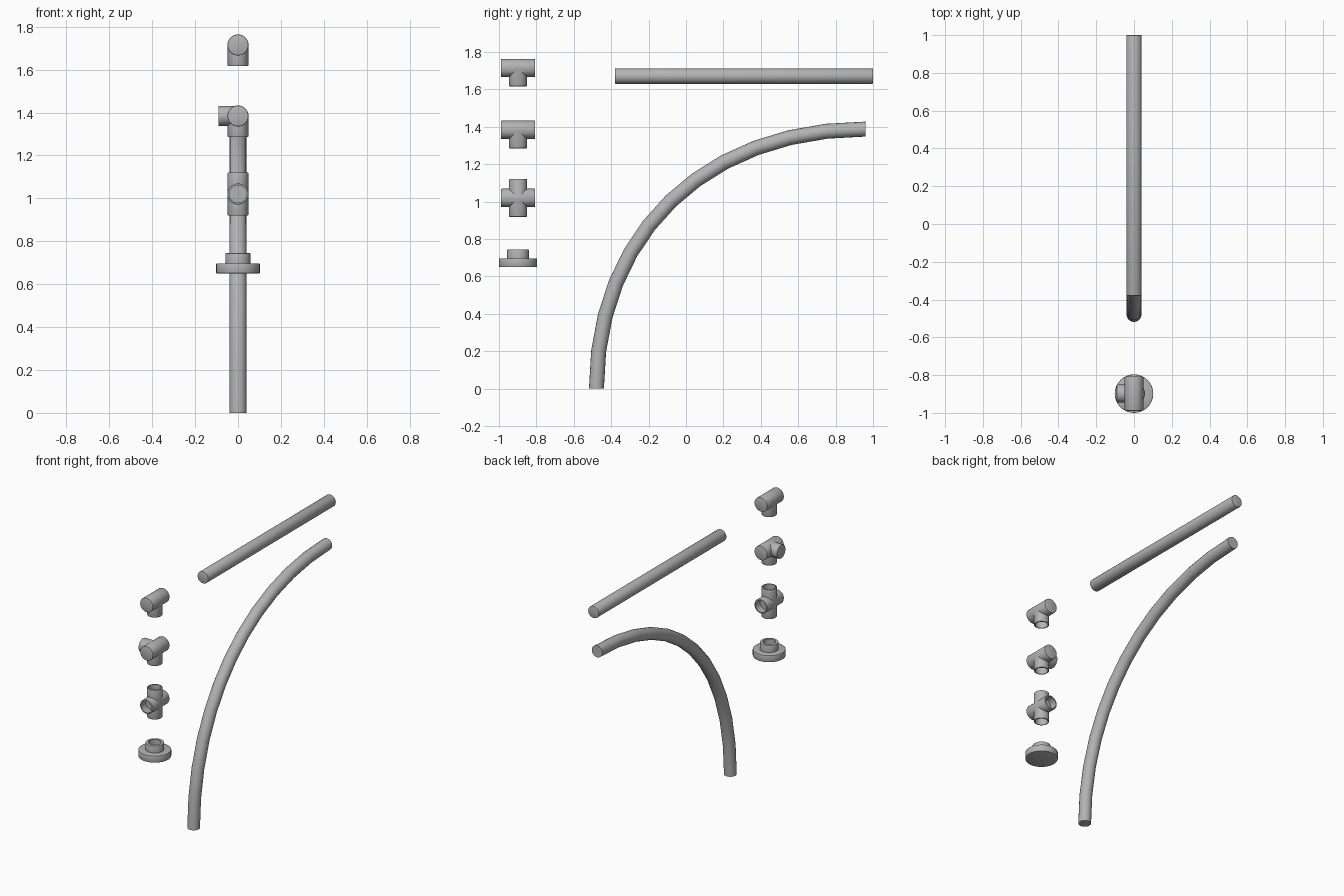
import bpy
import bmesh
from mathutils import Vector

if "Cube" in bpy.data.objects:
    bpy.data.objects.remove(bpy.data.objects["Cube"], do_unlink=True)

X, Y, Z = Vector((1, 0, 0)), Vector((0, 1, 0)), Vector((0, 0, 1))
TUBE_R = 0.04       # pipe radius
FIT_R = 0.049       # fitting radius
FIT_Y = -0.898      # all fittings stand in one column

grey = bpy.data.materials.new("pipe_grey")
grey.use_nodes = True
grey.diffuse_color = (0.45, 0.45, 0.45, 1)
grey.node_tree.nodes["Principled BSDF"].inputs["Base Color"].default_value = (0.45, 0.45, 0.45, 1)


def rod(name, start, end, radius, chamfer=0.004):
    """Round bar between two points with softened rims."""
    axis = end - start
    bm = bmesh.new()
    bmesh.ops.create_cone(bm, cap_ends=True, segments=32, radius1=radius,
                          radius2=radius, depth=axis.length)
    if chamfer:
        rims = [e for e in bm.edges if abs(e.verts[0].co.z - e.verts[1].co.z) < 1e-5]
        bmesh.ops.bevel(bm, geom=rims, offset=chamfer, segments=2, profile=0.5,
                        affect='EDGES')
    turn = Z.rotation_difference(axis.normalized()).to_matrix()
    bmesh.ops.rotate(bm, verts=bm.verts, cent=(0, 0, 0), matrix=turn)
    bmesh.ops.translate(bm, verts=bm.verts, vec=(start + end) / 2)
    mesh = bpy.data.meshes.new(name)
    bm.to_mesh(mesh)
    bm.free()
    mesh.materials.append(grey)
    obj = bpy.data.objects.new(name, mesh)
    bpy.context.collection.objects.link(obj)
    return obj


def activate(obj):
    bpy.ops.object.select_all(action='DESELECT')
    obj.select_set(True)
    bpy.context.view_layer.objects.active = obj


def combine(obj, other, operation):
    """Apply a boolean and discard the second object."""
    activate(obj)
    mod = obj.modifiers.new("combine", 'BOOLEAN')
    mod.operation = operation
    mod.solver = 'EXACT'
    mod.object = other
    bpy.ops.object.modifier_apply(modifier=mod.name)
    bpy.data.objects.remove(other, do_unlink=True)


def smooth(obj):
    activate(obj)
    bpy.ops.object.shade_smooth_by_angle()


def fitting(name, height, arms, sockets):
    """First arm is the body; sockets are (direction, distance to mouth)."""
    centre = Vector((0, FIT_Y, height))
    body = None
    for i, (a, b) in enumerate(arms):
        part = rod(name if i == 0 else "branch", centre + a, centre + b,
                   FIT_R - 0.001 * i)
        if body is None:
            body = part
        else:
            combine(body, part, 'UNION')
    for direction, reach in sockets:
        bore = rod("bore", centre + direction * (reach - 0.05),
                   centre + direction * (reach + 0.02), TUBE_R, 0)
        combine(body, bore, 'DIFFERENCE')
    smooth(body)


ORIGIN = Vector((0, 0, 0))
run = (-0.091 * Y, 0.091 * Y)
stem = (ORIGIN, -0.099 * Z)

# Pipe fittings, top to bottom
fitting("tee_fitting", 1.715, [run, stem], [(-Z, 0.099)])
fitting("side_outlet_tee_fitting", 1.384, [run, stem, (ORIGIN, -0.092 * X)], [(-Z, 0.099)])
fitting("cross_fitting", 1.02, [run, (-0.101 * Z, 0.101 * Z)],
        [(Y, 0.091), (-Y, 0.091), (Z, 0.101), (-Z, 0.101)])

# Floor flange: disc, collar and socket
base = Vector((0, FIT_Y, 0.65))
flange = rod("floor_flange", base, base + 0.047 * Z, 0.102)
combine(flange, rod("collar", base + 0.02 * Z, base + 0.095 * Z, 0.058), 'UNION')
combine(flange, rod("bore", base + 0.045 * Z, base + 0.12 * Z, TUBE_R, 0), 'DIFFERENCE')
smooth(flange)

# Straight pipe
smooth(rod("straight_pipe", Vector((0, -0.38, 1.671)), Vector((0, 1, 1.671)), 0.041))

# Bent pipe: one swept quarter bend
curve = bpy.data.curves.new("bent_pipe", 'CURVE')
curve.dimensions = '3D'
curve.resolution_u = 12
curve.bevel_depth = TUBE_R
curve.bevel_resolution = 6
curve.use_fill_caps = True
spline = curve.splines.new('BEZIER')
spline.bezier_points.add(1)
foot, tip = Vector((0, -0.479, 0)), Vector((0, 0.96, 1.388))
bend = 0.595
for point, co, pull in ((spline.bezier_points[0], foot, Z * tip.z * bend),
                        (spline.bezier_points[1], tip, Y * (tip.y - foot.y) * bend)):
    point.handle_left_type = point.handle_right_type = 'FREE'
    point.co = co
    point.handle_left = co - pull
    point.handle_right = co + pull
curve.materials.append(grey)
bent = bpy.data.objects.new("bent_pipe", curve)
bpy.context.collection.objects.link(bent)
activate(bent)
bpy.ops.object.convert(target='MESH')
smooth(bpy.context.view_layer.objects.active)
